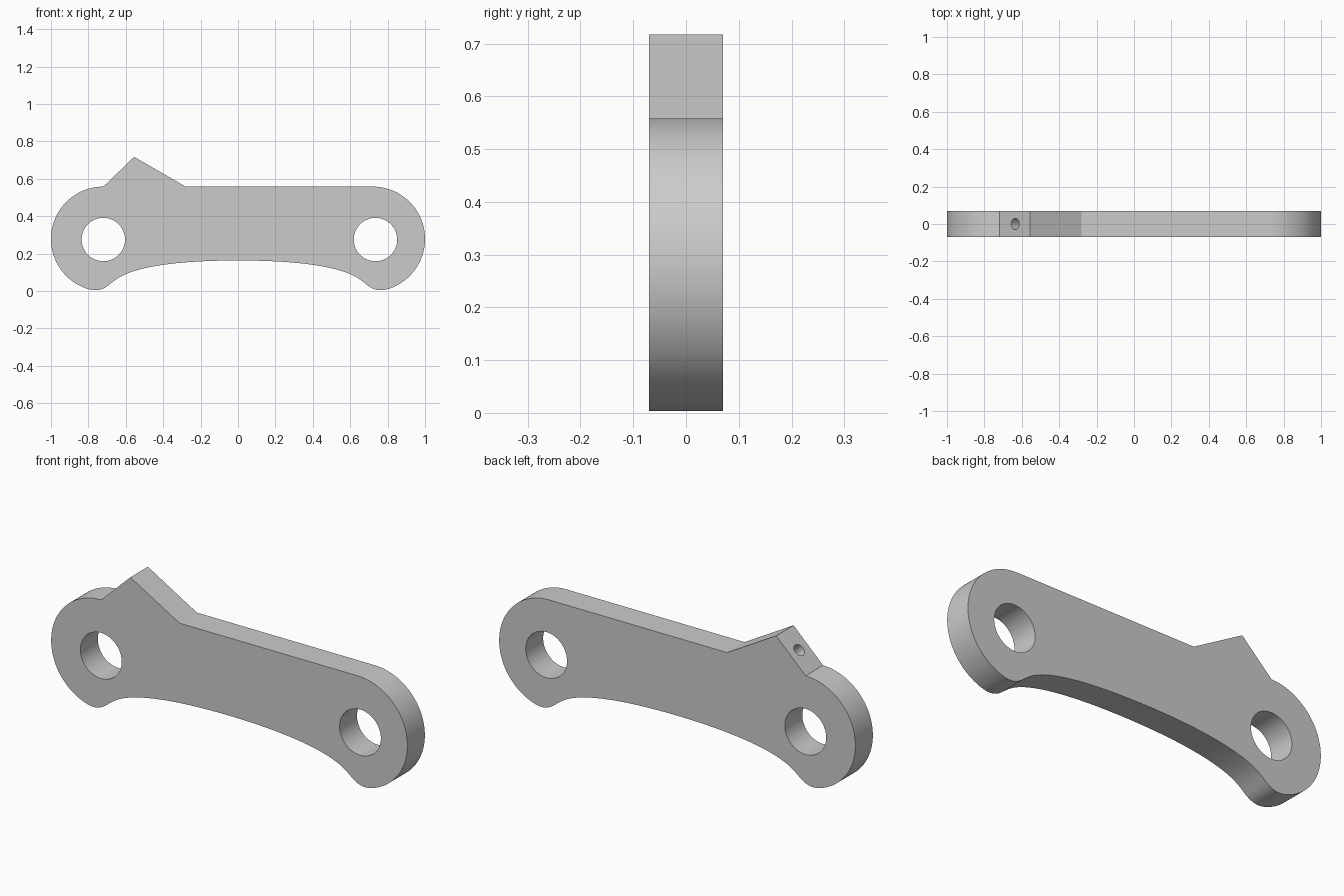
import bpy, bmesh
from math import radians, sin, cos
from mathutils import Vector
from mathutils.geometry import interpolate_bezier

cube = bpy.data.objects.get("Cube")
if cube:
    bpy.data.objects.remove(cube, do_unlink=True)

HALF = 0.07          # half thickness
END = 0.72           # centre of the rounded ends
MID = 0.278          # height of the end centres
R = 0.28             # radius of the rounded ends

steel = bpy.data.materials.new("plain_grey")
steel.use_nodes = True
steel.diffuse_color = (0.6, 0.6, 0.6, 1)
steel.node_tree.nodes["Principled BSDF"].inputs["Base Color"].default_value = (0.6, 0.6, 0.6, 1)


def bezier(*pts, n=12):
    return [p.to_2d() for p in interpolate_bezier(*[Vector((x, z, 0)) for x, z in pts], n)]


def cylinder(name, centre, axis, radius, depth, sides):
    bpy.ops.mesh.primitive_cylinder_add(vertices=sides, radius=radius, depth=depth, location=centre)
    ob = bpy.context.object
    ob.name = name
    ob.rotation_euler = Vector(axis).to_track_quat('Z', 'Y').to_euler()
    ob.hide_render = True
    return ob


# Left half of the lower outline: rounded end, foot lobe and arch
arc = [Vector((-END + R * cos(radians(a)), MID + R * sin(radians(a)))) for a in range(90, 256, 3)]
foot = tuple(arc[-1])
lobe = bezier(foot, (foot[0] + 0.045, foot[1] - 0.011), (-0.715, 0.012), (-0.69, 0.032))
flare = bezier((-0.69, 0.032), (-0.665, 0.052), (-0.64, 0.073), (-0.6, 0.09))
arch = bezier((-0.6, 0.09), (-0.46, 0.15), (-0.2, 0.163), (0, 0.163), n=24)
half = arc + lobe[1:] + flare[1:] + arch[1:]

# Mirror it and close the top with the pointed bump
right = [Vector((-p.x, p.y)) for p in reversed(half[:-1])]
bump = [Vector((-0.28, MID + R)), Vector((-0.555, 0.717))]
outline = half + right + bump

# Extruded link plate
bm = bmesh.new()
face = bm.faces.new([bm.verts.new((p.x, -HALF, p.y)) for p in outline])
ext = bmesh.ops.extrude_face_region(bm, geom=[face])
bmesh.ops.translate(bm, vec=(0, 2 * HALF, 0),
                    verts=[v for v in ext["geom"] if isinstance(v, bmesh.types.BMVert)])
bmesh.ops.recalc_face_normals(bm, faces=bm.faces)
mesh = bpy.data.meshes.new("link_plate")
bm.to_mesh(mesh)
bm.free()
mesh.materials.append(steel)
plate = bpy.data.objects.new("link_plate", mesh)
bpy.context.collection.objects.link(plate)

# Two pivot holes and a small blind hole drilled into the bump's slope
cutters = [
    cylinder("left_hole_cutter", (0.735, 0, 0.275), (0, 1, 0), 0.116, 0.5, 64),
    cylinder("right_hole_cutter", (-0.72, 0, 0.275), (0, 1, 0), 0.116, 0.5, 64),
    cylinder("bump_hole_cutter", (-0.634, 0, 0.638), (-1, 0, 1), 0.03, 0.36, 32),
]
for cutter in cutters:
    mod = plate.modifiers.new(cutter.name, 'BOOLEAN')
    mod.operation = 'DIFFERENCE'
    mod.solver = 'EXACT'
    mod.object = cutter

bpy.ops.object.select_all(action='DESELECT')
plate.select_set(True)
bpy.context.view_layer.objects.active = plate
for cutter in cutters:
    bpy.ops.object.modifier_apply(modifier=cutter.name)
    bpy.data.objects.remove(cutter, do_unlink=True)
bpy.ops.object.shade_smooth_by_angle(angle=radians(20))
